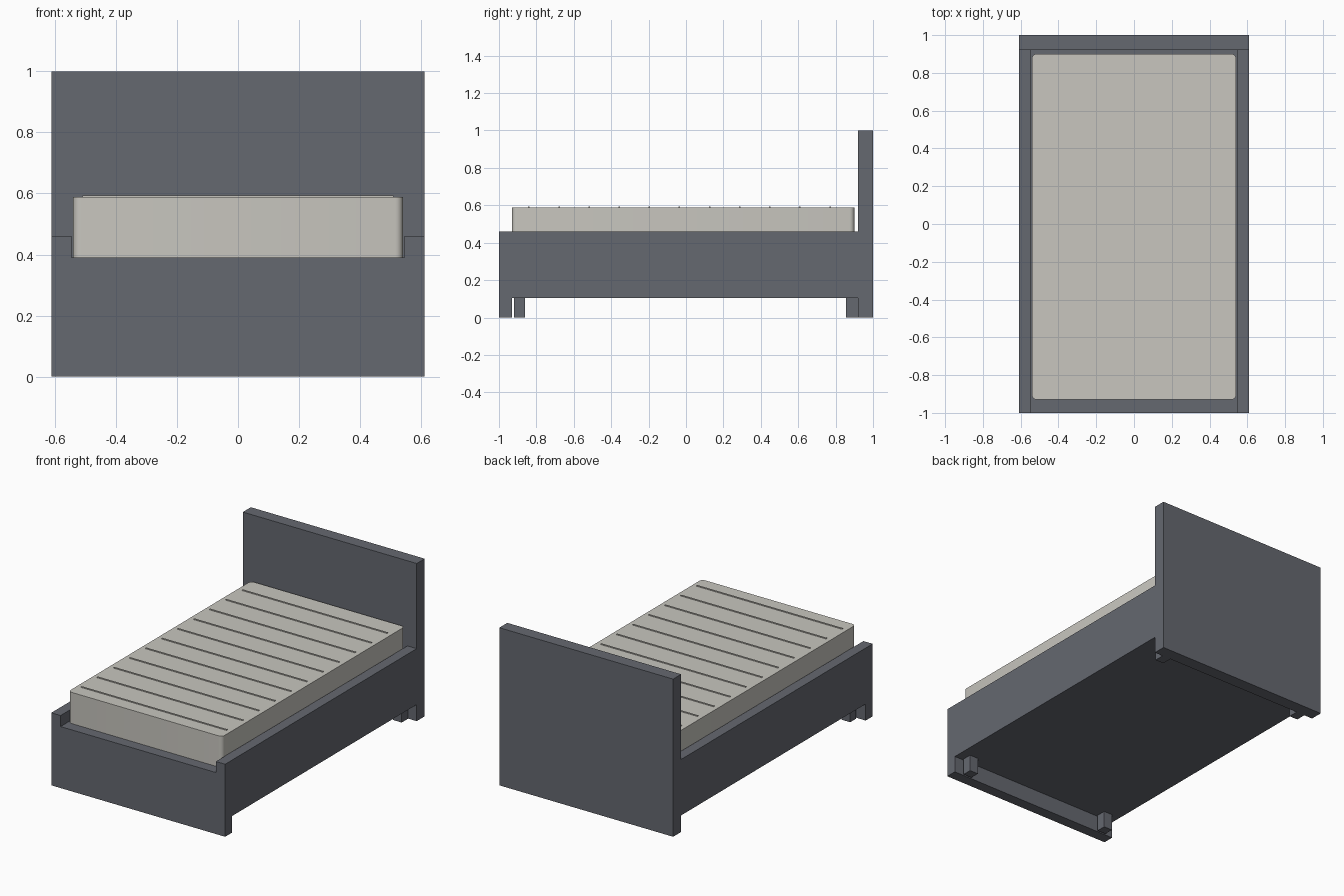
import bpy, bmesh
from mathutils import Matrix

cube = bpy.data.objects.get("Cube")
if cube:
    bpy.data.objects.remove(cube, do_unlink=True)


def material(name, color):
    m = bpy.data.materials.new(name)
    m.use_nodes = True
    m.diffuse_color = color
    m.node_tree.nodes["Principled BSDF"].inputs["Base Color"].default_value = color
    return m


GREY = material("slate grey", (0.130, 0.138, 0.162, 1))
CREAM = material("warm off white", (0.578, 0.565, 0.520, 1))


def finish(name, bm, mat):
    bmesh.ops.recalc_face_normals(bm, faces=bm.faces)
    me = bpy.data.meshes.new(name)
    bm.to_mesh(me)
    bm.free()
    me.materials.append(mat)
    ob = bpy.data.objects.new(name, me)
    bpy.context.collection.objects.link(ob)
    return ob


def add_box(bm, x, y, z):
    """Box from (low, high) ranges."""
    size = [b - a for a, b in (x, y, z)]
    mid = [(a + b) / 2 for a, b in (x, y, z)]
    mat = Matrix.Translation(mid) @ Matrix.Diagonal((*size, 1))
    return bmesh.ops.create_cube(bm, size=1, matrix=mat)["verts"]


def box(name, x, y, z, mat=GREY):
    bm = bmesh.new()
    add_box(bm, x, y, z)
    return finish(name, bm, mat)


W, INNER = 0.61, 0.545          # outer and inner half widths
FOOT, HEAD = -0.93, 0.92        # inner faces of the end boards
BASE, DECK, RAIL = 0.105, 0.39, 0.46

# Headboard
box("headboard", (-W, W), (HEAD, 1), (0, 1))

# Footboard with a lowered middle
bm = bmesh.new()
half = [(W, 0), (W, RAIL), (INNER, RAIL), (INNER, DECK)]
outline = half + [(-x, z) for x, z in reversed(half)]
face = bm.faces.new([bm.verts.new((x, -1, z)) for x, z in outline])
new = bmesh.ops.extrude_face_region(bm, geom=[face])["geom"]
bmesh.ops.translate(bm, vec=(0, FOOT + 1, 0),
                    verts=[v for v in new if isinstance(v, bmesh.types.BMVert)])
finish("footboard", bm, GREY)

# Side rails and the four inset legs
for side, s in (("left", 1), ("right", -1)):
    box(side + "_rail", sorted((s * INNER, s * W)), (FOOT, HEAD), (BASE, RAIL))
    for end, y in (("front", (-0.92, -0.86)), ("back", (0.855, HEAD))):
        box(f"{end}_{side}_leg", sorted((s * 0.49, s * 0.55)), y, (0, BASE))

# Closed base under the mattress
box("bed_base", (-INNER, INNER), (FOOT, HEAD), (BASE, DECK))

# Mattress with rounded upright corners
mattress = box("mattress", (-0.54, 0.54), (FOOT, 0.9), (DECK, 0.588), CREAM)
bm = bmesh.new()
bm.from_mesh(mattress.data)
upright = [e for e in bm.edges if abs(e.verts[0].co.z - e.verts[1].co.z) > 0.1]
bmesh.ops.bevel(bm, geom=upright, offset=0.025, segments=5, profile=0.5, affect='EDGES')
bm.to_mesh(mattress.data)
bm.free()

# Thin raised seams across the mattress
bm = bmesh.new()
for i in range(11):
    y = -0.84 + i * 0.161
    add_box(bm, (-0.51, 0.51), (y - 0.004, y + 0.004), (0.58, 0.593))
seams = finish("mattress_seams", bm, CREAM)

# Smooth shading on the soft parts
bpy.ops.object.select_all(action='DESELECT')
mattress.select_set(True)
bpy.context.view_layer.objects.active = mattress
bpy.ops.object.shade_smooth_by_angle()
